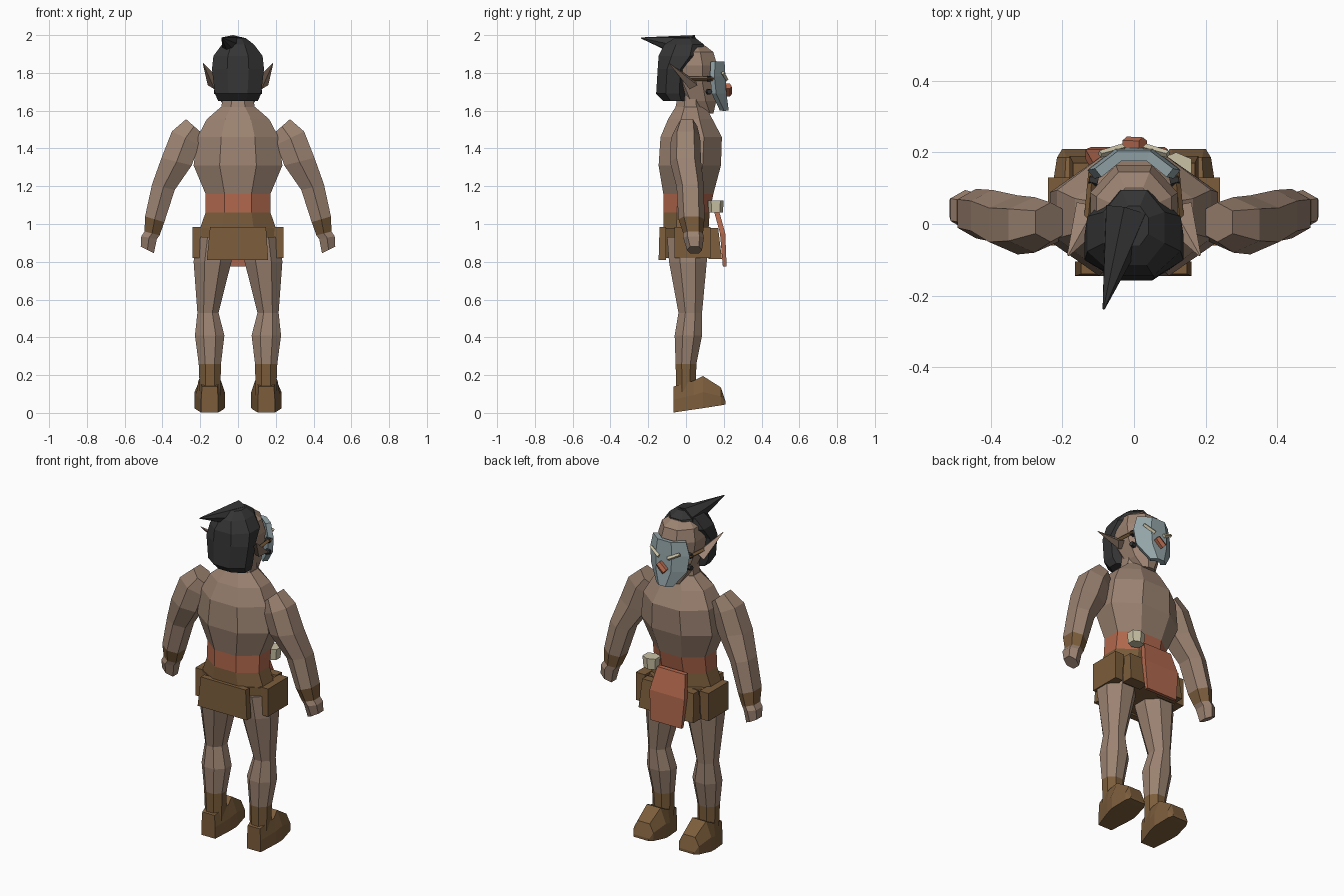
import bpy, bmesh, math
from mathutils import Vector

cube = bpy.data.objects.get("Cube")
if cube:
    bpy.data.objects.remove(cube, do_unlink=True)


def material(name, r, g, b):
    m = bpy.data.materials.new(name)
    m.use_nodes = True
    m.diffuse_color = (r, g, b, 1)
    m.node_tree.nodes["Principled BSDF"].inputs["Base Color"].default_value = (r, g, b, 1)
    return m


skin = material("skin", .33, .225, .165)
leather = material("leather", .2, .11, .045)
cloth = material("red cloth", .45, .14, .075)
black = material("black hair", .035, .035, .035)
metal = material("grey mask", .3, .38, .4)
bone = material("bone", .6, .54, .38)


def finish(name, bm, mats):
    bmesh.ops.recalc_face_normals(bm, faces=bm.faces[:])
    me = bpy.data.meshes.new(name)
    bm.to_mesh(me)
    bm.free()
    for m in mats:
        me.materials.append(m)
    ob = bpy.data.objects.new(name, me)
    bpy.context.scene.collection.objects.link(ob)
    return ob


def skin_rings(name, rings, mats, bands):
    """Join rings of points; bands holds one material slot per segment."""
    bm = bmesh.new()
    vs = [[bm.verts.new(p) for p in ring] for ring in rings]
    n = len(vs[0])
    for j in range(len(vs) - 1):
        for i in range(n):
            k = (i + 1) % n
            f = bm.faces.new((vs[j][i], vs[j][k], vs[j + 1][k], vs[j + 1][i]))
            f.material_index = bands[j]
    for ring, slot in ((vs[0], bands[0]), (vs[-1], bands[-1])):
        bm.faces.new(ring).material_index = slot
    return finish(name, bm, mats)


def loft(name, spans, mats, n=8, bands=None, side=1):
    """Each span is xa, za, xb, zb, y0, y1: a ring across a line from a to b."""
    rings = []
    k = 1 / math.cos(math.pi / n)
    for xa, za, xb, zb, y0, y1 in spans:
        ring = []
        for i in range(n):
            t = (i + .5) * math.tau / n
            c = max(-1, min(1, math.cos(t) * k))
            s = max(-1, min(1, math.sin(t) * k))
            ring.append((side * ((xa + xb) + (xb - xa) * c) / 2,
                         ((y0 + y1) + (y1 - y0) * s) / 2,
                         ((za + zb) + (zb - za) * c) / 2))
        rings.append(ring)
    return skin_rings(name, rings, mats, bands or [0] * (len(spans) - 1))


def level(name, rows, mats, n=8, bands=None, side=1):
    """Stack of level rings given as z, x0, x1, y0, y1."""
    return loft(name, [(a, z, b, z, c, d) for z, a, b, c, d in rows], mats, n, bands, side)


def rod(name, a, b, r1, r2, mat, n=6, flat=1):
    """Tapered rod from a to b."""
    a, b = Vector(a), Vector(b)
    q = (b - a).to_track_quat('Z', 'Y')
    rings = []
    for p, r in ((a, r1), (b, r2)):
        rings.append([p + q @ Vector((r * math.cos(i * math.tau / n),
                                      r * flat * math.sin(i * math.tau / n), 0)) for i in range(n)])
    return skin_rings(name, rings, [mat], [0])


# Torso with sash and hips
level("torso", [(.93, -.2, .2, -.12, .12), (.98, -.2, .2, -.12, .12),
                (1.06, -.172, .172, -.12, .125), (1.16, -.172, .172, -.12, .145),
                (1.31, -.235, .235, -.145, .185), (1.46, -.215, .215, -.135, .19),
                (1.555, -.165, .165, -.095, .14), (1.62, -.09, .09, -.055, .105)],
      [skin, cloth, leather], bands=[2, 2, 1, 0, 0, 0, 0])
level("neck", [(1.54, -.095, .095, -.07, .11), (1.7, -.08, .08, -.04, .09)], [skin])

# Skirt and its overlapping panels
level("skirt", [(.82, -.225, .225, -.115, .155), (.98, -.22, .22, -.12, .14)], [leather])
level("back_panel", [(.81, -.165, .16, -.145, -.105), (.985, -.148, .148, -.14, -.105)], [leather], 4)
for s, tag in ((1, "left"), (-1, "right")):
    level(tag + "_side_panel", [(.82, .19, .24, -.06, .13), (.985, .18, .24, -.06, .13)],
          [leather], 4, side=s)
    level(tag + "_front_panel", [(.815, .06, .18, .12, .19), (.98, .06, .17, .12, .17)],
          [leather], 4, side=s)
level("front_cloth", [(.775, -.12, .085, .195, .215), (.95, -.135, .095, .18, .208),
                      (1.08, -.115, .07, .145, .172)], [cloth], 4)
level("belt_pouch", [(1.06, .08, .155, .12, .195), (1.125, .075, .16, .115, .2)], [bone], 6)

for s, tag in ((1, "left"), (-1, "right")):
    # Leg with boot shaft
    level(tag + "_leg", [(.05, .095, .2, -.05, .05), (.26, .09, .208, -.055, .055),
                         (.41, .072, .228, -.06, .085), (.53, .103, .215, -.04, .085),
                         (.8, .035, .235, -.09, .11), (.93, .02, .22, -.1, .11)],
          [skin, leather], 8, [1, 0, 0, 0, 0], s)
    # Foot, tipped up at the toe
    foot = []
    for y, low, high, w0, w1 in ((-.065, .002, .14, .045, .04), (.04, .018, .17, .072, .06),
                                 (.09, .025, .195, .08, .045), (.185, .04, .135, .065, .04),
                                 (.21, .045, .06, .05, .045)):
        foot.append([(s * (.15 + x), y, z) for x, z in
                     ((-w0, low), (w0, low), (w0, (low + high) / 2),
                      (w1, high), (-w1, high), (-w0, (low + high) / 2))])
    skin_rings(tag + "_foot", foot, [leather], [0] * 4)
    # Arm with wrist band and fist
    loft(tag + "_arm", [(.19, 1.48, .275, 1.555, -.05, .06), (.205, 1.42, .35, 1.49, -.08, .075),
                        (.245, 1.31, .405, 1.35, -.085, .08), (.335, 1.18, .455, 1.21, -.05, .095),
                        (.39, 1.01, .492, 1.04, -.04, .098), (.415, .94, .495, .96, -.015, .09),
                        (.43, .92, .512, .935, -.015, .095), (.445, .845, .515, .88, .005, .085)],
         [skin, leather], 6, [0, 0, 0, 0, 1, 0, 0], s)
    # Ear
    rod(tag + "_ear", (s * .115, .035, 1.735), (s * .184, -.088, 1.85), .052, .003, skin, 4, .55)
    # Mask strap and studs
    rod(tag + "_strap", (s * .13, -.01, 1.77), (s * .115, .15, 1.77), .012, .012, leather, 4)
    for z in (1.77, 1.7):
        rod(tag + "_stud", (s * .1, .12, z), (s * .125, .125, z), .017, .014, black)

# Head and hair
level("head", [(1.585, -.045, .045, .085, .145), (1.65, -.08, .08, -.03, .16),
               (1.75, -.11, .11, -.09, .16), (1.84, -.122, .122, -.1, .165),
               (1.91, -.105, .105, -.09, .145), (1.945, -.06, .06, -.05, .1)], [skin])
level("back_hair", [(1.65, -.105, .105, -.12, .015), (1.69, -.122, .122, -.158, .015),
                    (1.82, -.138, .138, -.15, .02), (1.89, -.13, .13, -.145, .09),
                    (1.95, -.085, .085, -.115, .095), (1.985, -.04, .04, -.06, .05)], [black])
rod("topknot", (-.015, .03, 1.93), (-.085, -.238, 1.985), .073, .003, black, 7)

# Curved mask plate
bm = bmesh.new()
grid = []
for z, w, y in ((1.86, .1, .19), (1.78, .12, .195), (1.69, .11, .2), (1.6, .045, .212)):
    grid.append([bm.verts.new((w * u, y - .055 * max(0, abs(u) - .4) * w / .07, z))
                 for u in (-1, -.4, .4, 1)])
for lower, upper in zip(grid[1:], grid):
    for i in range(3):
        bm.faces.new((lower[i], lower[i + 1], upper[i + 1], upper[i]))
mask = finish("mask", bm, [metal])
thick = mask.modifiers.new("thickness", 'SOLIDIFY')
thick.thickness = .03
thick.offset = 0

# Mask ornaments
rod("mask_nose", (-.02, .222, 1.69), (.025, .222, 1.73), .022, .02, cloth)
for s in (1, -1):
    rod("mask_brow", (s * .03, .213, 1.765), (s * .095, .195, 1.8), .012, .01, bone, 4)
